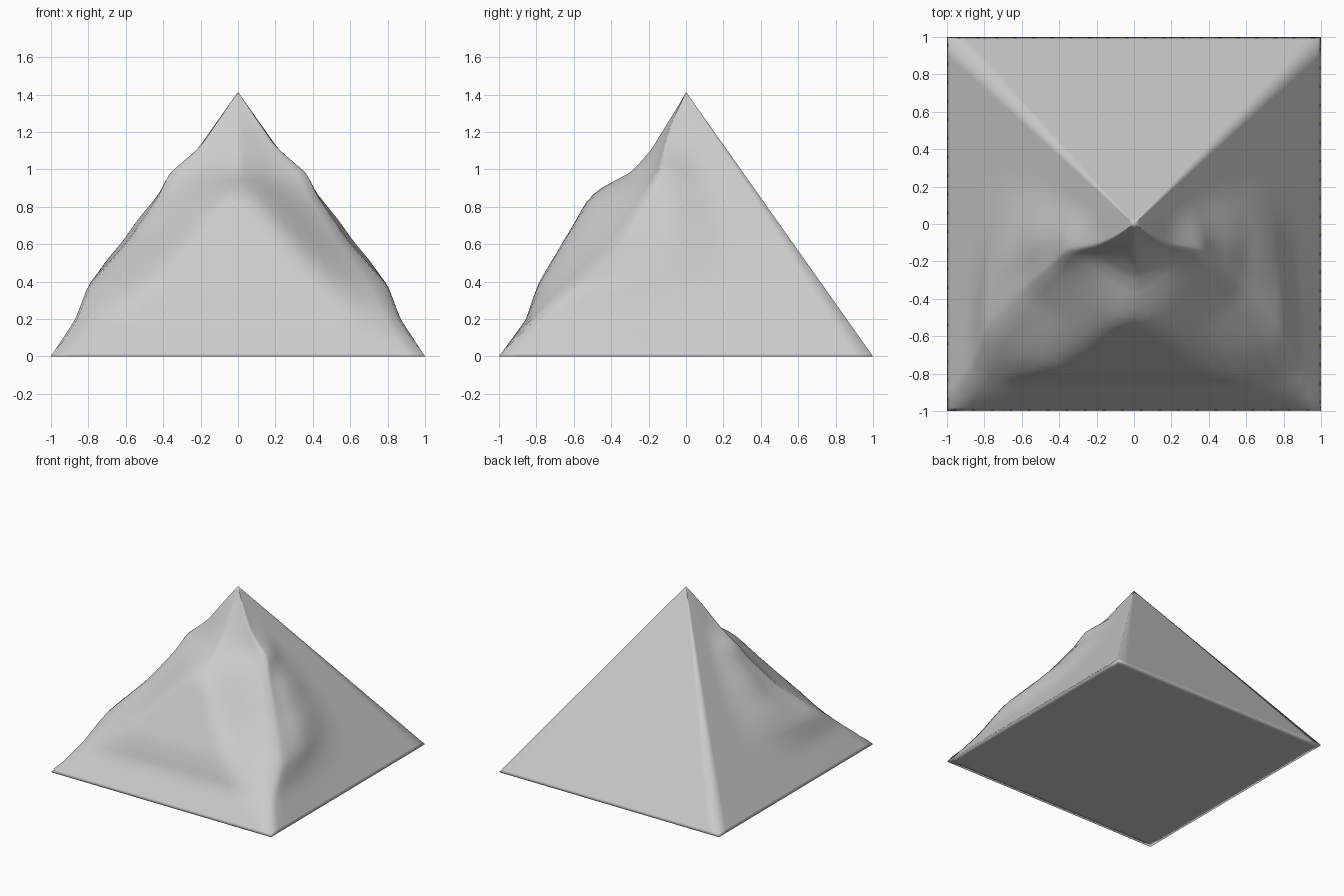
import bpy, bmesh

if "Cube" in bpy.data.objects:
    bpy.data.objects.remove(bpy.data.objects["Cube"])

H = 1.414          # apex height
LEVELS = 36        # rows up the slope
SEG = 20           # columns per side


def step(a, b, t):
    t = max(0.0, min(1.0, (t - a) / (b - a)))
    return t * t * (3 - 2 * t)


def window(a, b, c, d, t):
    return step(a, b, t) * (1 - step(c, d, t))


def profile(points, z):
    for (z0, d0), (z1, d1) in zip(points, points[1:]):
        if z <= z1:
            return d0 + (d1 - d0) * (z - z0) / (z1 - z0)
    return 0.0


# outward bulge of the front centre at each height
FRONT = [(0, 0), (0.2, -0.005), (0.3, 0.035), (0.4, 0.067), (0.7, 0.1),
         (0.84, 0.12), (0.91, 0.09), (0.98, 0.01), (1.1, -0.02), (1.25, -0.01), (H, 0)]
# front corner edges: moved outward in x and back in y at each height
EDGE_OUT = [(0, 0), (0.2, 0.01), (0.38, 0.07), (0.62, 0.025), (0.85, 0.03),
            (0.98, 0.06), (1.04, 0.03), (1.12, -0.005), (H, 0)]
EDGE_BACK = [(0, 0), (0.1, 0.01), (0.2, 0.05), (0.38, 0.13), (0.62, 0.2),
             (0.85, 0.18), (1.0, 0.15), (1.12, 0.09), (1.25, 0.04), (H, 0)]


def front_offset(x, z, h):
    # raised triangle, then wide slanted strips running back to the corner edges
    edge = max(0.0, min(0.98 - z, h)) * 0.85
    back = -profile(EDGE_BACK, z)
    t = max(0.0, min(1.0, (abs(x) - edge + 0.05) / (h - edge + 0.05)))
    t = 0.5 * t + 0.5 * step(0, 1, t)
    return profile(FRONT, z) * (1 - t) + back * t


def flank_offset(v, z):
    # ridge along the front edge plus a shallow swelling behind it
    ridge = profile(EDGE_OUT, z) * (1 - step(-0.8, 0.3, v))
    swell = 0.035 * window(0.3, 0.55, 0.7, 0.98, z) * window(-0.9, -0.4, -0.3, 0.4, v)
    return ridge + swell


# square rings stacked up to the apex, pushed in and out to sculpt the faces
side = [(-1 + 2 * i / SEG, -1.0) for i in range(SEG)]
square = []
for _ in range(4):
    square += side
    side = [(-y, x) for x, y in side]
n = len(square)

bm = bmesh.new()


def bridge(a, b):
    for i in range(n):
        k = (i + 1) % n
        bm.faces.new((a[i], a[k], b[k], b[i]))


rings = []
for z in [0, 0.02] + [H * j / LEVELS for j in range(1, LEVELS)]:
    h = 1 - z / H
    ring = []
    for u, v in square:
        x, y = u * h, v * h
        dx = flank_offset(v, z) * abs(u) ** 4 * (1 if u > 0 else -1)
        if v == -1.0:
            dy = -front_offset(x, z, h)
        else:
            dy = profile(EDGE_BACK, z) * abs(u) ** 4 * ((1 - v) / 2) ** 1.5
        ring.append(bm.verts.new((x + dx, y + dy, z)))
    rings.append(ring)
for a, b in zip(rings, rings[1:]):
    bridge(a, b)
apex = bm.verts.new((0, 0, H))
for i in range(n):
    bm.faces.new((rings[-1][i], rings[-1][(i + 1) % n], apex))

# flat underside with a narrow rim
rim = [bm.verts.new((u * 0.95, v * 0.95, 0)) for u, v in square]
bridge(rim, rings[0])
bm.faces.new(rim[::-1])
bmesh.ops.recalc_face_normals(bm, faces=bm.faces[:])

# soften the sculpted area while keeping the base outline and apex
inner = [v for r in rings[3:-2] for v in r if v.co.y < 0.4 * (1 - v.co.z / H)]
bmesh.ops.smooth_vert(bm, verts=inner, factor=0.5,
                      use_axis_x=True, use_axis_y=True, use_axis_z=True)

for f in bm.faces:
    f.smooth = True
mesh = bpy.data.meshes.new("sculpted_pyramid")
bm.to_mesh(mesh)
bm.free()
obj = bpy.data.objects.new("sculpted_pyramid", mesh)
bpy.context.collection.objects.link(obj)
